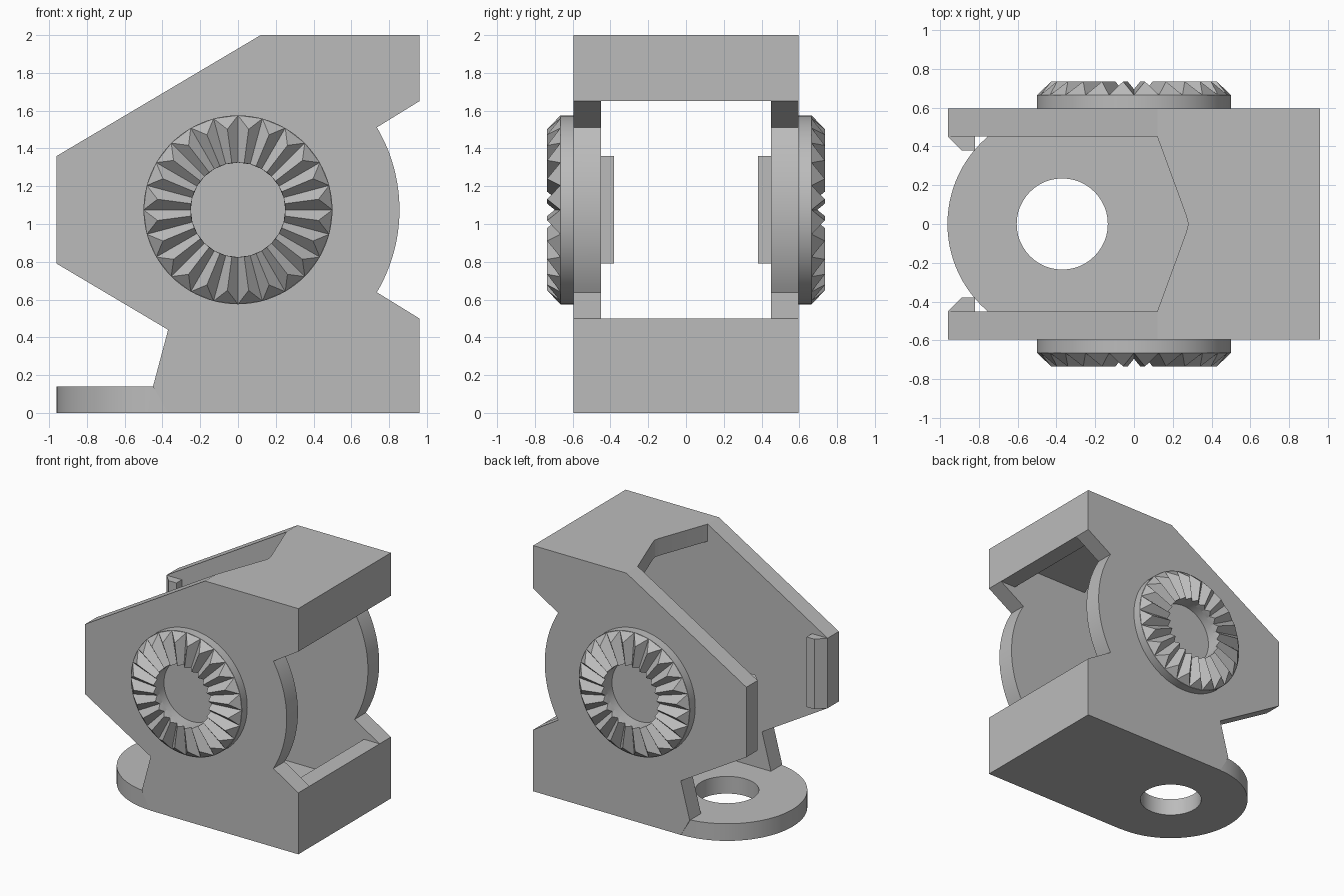
import bpy, bmesh, math
from mathutils import Vector

old = bpy.data.objects.get("Cube")
if old:
    bpy.data.objects.remove(old, do_unlink=True)

grey = bpy.data.materials.new("plain grey")
grey.use_nodes = True
GREY = (0.5, 0.5, 0.5, 1)
grey.diffuse_color = GREY
grey.node_tree.nodes["Principled BSDF"].inputs["Base Color"].default_value = GREY


def add_object(name, bm):
    bmesh.ops.recalc_face_normals(bm, faces=bm.faces)
    mesh = bpy.data.meshes.new(name)
    bm.to_mesh(mesh)
    bm.free()
    mesh.materials.append(grey)
    obj = bpy.data.objects.new(name, mesh)
    bpy.context.collection.objects.link(obj)
    return obj


def prism(name, points, axis, low, high):
    """Extrude a 2D outline along y (points are x, z) or z (points are x, y)."""
    bm = bmesh.new()
    place = (lambda a, b: (a, low, b)) if axis == "y" else (lambda a, b: (a, b, low))
    face = bm.faces.new([bm.verts.new(place(a, b)) for a, b in points])
    top = bmesh.ops.extrude_face_region(bm, geom=[face])["geom"]
    move = Vector((0, high - low, 0)) if axis == "y" else Vector((0, 0, high - low))
    bmesh.ops.translate(bm, vec=move, verts=[v for v in top if isinstance(v, bmesh.types.BMVert)])
    return add_object(name, bm)


def arc(cx, cy, r, start, end, steps):
    angles = [math.radians(start + (end - start) * i / steps) for i in range(steps + 1)]
    return [(cx + r * math.cos(a), cy + r * math.sin(a)) for a in angles]


def rect(x0, x1, y0, y1):
    return [(x0, y0), (x1, y0), (x1, y1), (x0, y1)]


def combine(target, tool, operation):
    mod = target.modifiers.new(operation.lower(), "BOOLEAN")
    mod.operation, mod.object, mod.solver = operation, tool, "EXACT"
    bpy.context.view_layer.objects.active = target
    bpy.ops.object.modifier_apply(modifier=mod.name)
    bpy.data.objects.remove(tool, do_unlink=True)


def smooth(obj):
    bpy.ops.object.select_all(action="DESELECT")
    obj.select_set(True)
    bpy.context.view_layer.objects.active = obj
    bpy.ops.object.shade_smooth_by_angle(angle=math.radians(20))


AXIS_Z = 1.075           # height of the pivot axis
HALF, INNER = 0.595, 0.45  # outer and inner half width
PLATE = 0.14             # shell thickness

# Housing block with rounded waist
profile = [(0.96, 0), (0.96, 0.5)]
profile += arc(0, AXIS_Z, 0.855, -30.7, 30.7, 24)
profile += [(0.96, 1.65), (0.96, 2), (0.12, 2), (-0.96, 1.36), (-0.96, 0.79),
            (-0.37, 0.44), (-0.45, PLATE), (-0.37, 0)]
housing = prism("housing", profile, "y", -HALF, HALF)

# Inner chamber, front window and pointed top opening
combine(housing, prism("chamber", rect(-2, 0.82, PLATE, 2 - PLATE), "y", -INNER, INNER), "DIFFERENCE")
combine(housing, prism("window", rect(0.7, 2, 0.5, 1.65), "y", -INNER, INNER), "DIFFERENCE")
opening = [(-2, -INNER), (0.12, -INNER), (0.27, -0.04), (0.28, 0),
           (0.27, 0.04), (0.12, INNER), (-2, INNER)]
combine(housing, prism("opening", opening, "z", 1.7, 2.3), "DIFFERENCE")

# Round mounting tab with a bolt hole
tab = [(0.5, -HALF), (0.5, HALF)] + arc(-0.37, 0, HALF - 0.003, 90, 270, 48)
combine(housing, prism("mounting_tab", tab, "z", 0, PLATE), "UNION")
hole = arc(-0.37, 0, 0.235, 0, 352.5, 47)
combine(housing, prism("bolt_hole", hole, "z", -0.2, 0.3), "DIFFERENCE")
smooth(housing)

TEETH = 24


def ring(bm, radius, y, count, offset=0.0):
    return [bm.verts.new((radius * math.cos(a), y, AXIS_Z + radius * math.sin(a)))
            for a in (2 * math.pi * (i + offset) / count for i in range(count))]


def bridge(bm, a, b):
    n = len(a)
    for i in range(n):
        bm.faces.new([a[i], a[(i + 1) % n], b[(i + 1) % n], b[i]])


for side, label in ((-1, "front"), (1, "back")):
    # Collar under the toothed ring
    bm = bmesh.new()
    loops = [ring(bm, r, side * y, TEETH * 4)
             for r, y in ((0.25, 0.59), (0.5, 0.59), (0.5, 0.665), (0.25, 0.665))]
    for i in range(4):
        bridge(bm, loops[i], loops[(i + 1) % 4])
    smooth(add_object(label + "_collar", bm))

    # Radial teeth with chamfered outer ends
    bm = bmesh.new()
    low_out = ring(bm, 0.5, side * 0.665, TEETH)
    low_in = ring(bm, 0.25, side * 0.695, TEETH)
    top_out = ring(bm, 0.43, side * 0.735, TEETH, 0.5)
    top_in = ring(bm, 0.25, side * 0.735, TEETH, 0.5)
    base_in = ring(bm, 0.25, side * 0.665, TEETH)
    bridge(bm, low_out, base_in)
    bridge(bm, base_in, low_in)
    for i in range(TEETH):
        j = (i + 1) % TEETH
        bm.faces.new([low_out[i], top_out[i], low_out[j]])
        bm.faces.new([low_in[i], top_in[i], low_in[j]])
        bm.faces.new([low_out[i], low_in[i], top_in[i], top_out[i]])
        bm.faces.new([low_out[j], top_out[i], top_in[i], low_in[j]])
    add_object(label + "_teeth", bm)

    # Small catch on the inside of each side wall
    catch = [(-0.96, side * INNER), (-0.89, side * 0.38),
             (-0.82, side * 0.38), (-0.82, side * INNER)]
    prism(label + "_catch", catch, "z", 0.79, 1.36)
